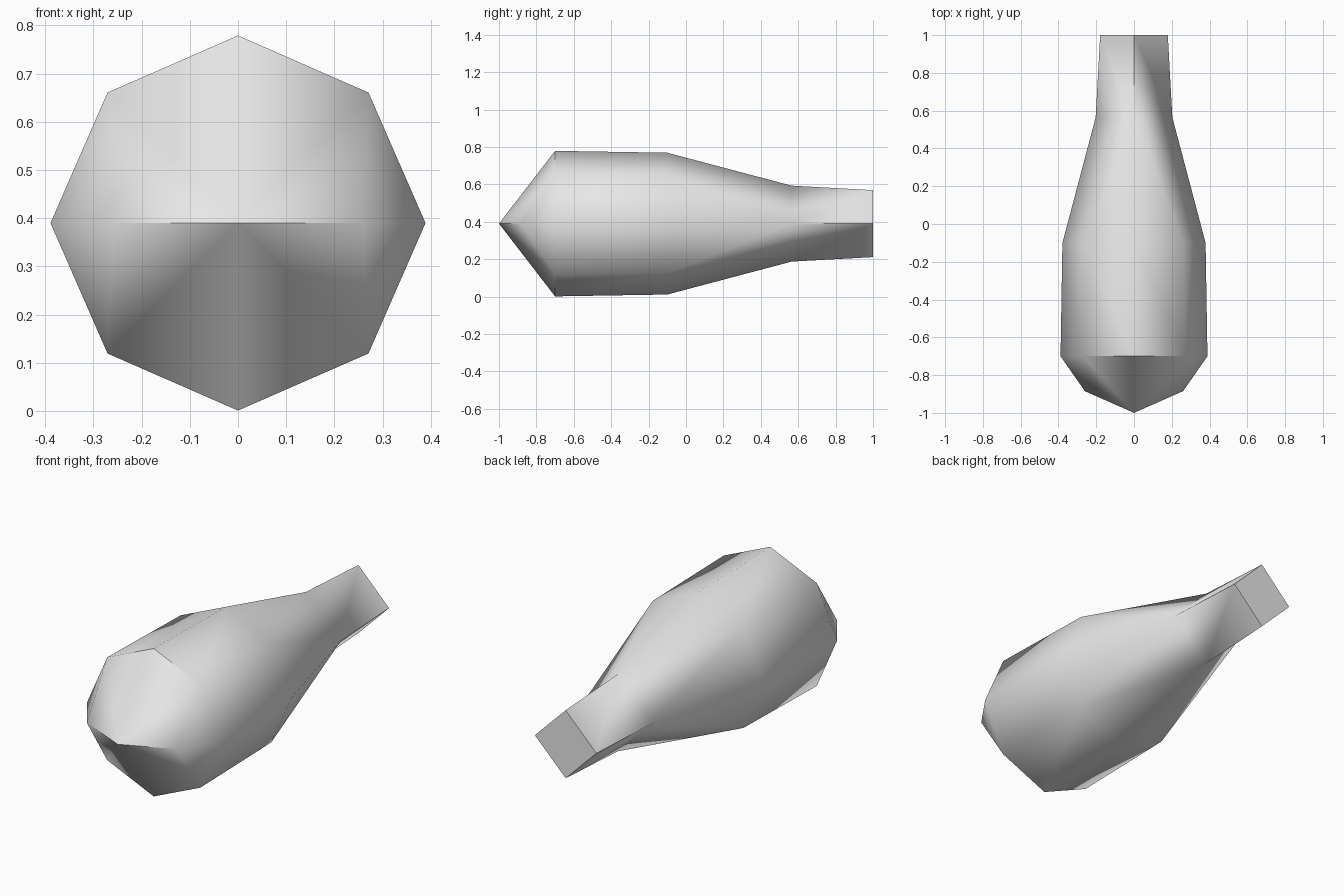
import bpy
import bmesh
import math

cube = bpy.data.objects.get("Cube")
if cube:
    bpy.data.objects.remove(cube, do_unlink=True)

AXIS_Z = 0.39

grey = bpy.data.materials.new("light_grey")
grey.use_nodes = True
grey.diffuse_color = (0.8, 0.8, 0.8, 1)
grey.node_tree.nodes["Principled BSDF"].inputs["Base Color"].default_value = (0.8, 0.8, 0.8, 1)

bm = bmesh.new()


def ring(y, radius, sides, diagonal=0.984):
    """Ring around the y axis; odd corners of an octagon sit slightly inward."""
    verts = []
    for i in range(sides):
        a = 2 * math.pi * i / sides
        r = radius * diagonal if sides == 8 and i % 2 else radius
        verts.append(bm.verts.new((r * math.cos(a), y, AXIS_Z + r * math.sin(a))))
    return verts


# Eight-sided body tapering to a four-sided neck
front = ring(-0.7, 0.389, 8)
middle = ring(-0.1, 0.379, 8)
neck = ring(0.565, 0.203, 4)
end = ring(1.0, 0.179, 4)

for i in range(8):
    j = (i + 1) % 8
    bm.faces.new((front[i], front[j], middle[j], middle[i]))

for i in range(4):
    j = (i + 1) % 4
    diag = middle[2 * i + 1]
    bm.faces.new((middle[2 * i], diag, neck[i]))
    bm.faces.new((diag, middle[2 * j], neck[j]))
    bm.faces.new((diag, neck[j], neck[i]))
    bm.faces.new((neck[i], neck[j], end[j], end[i]))
bm.faces.new(end)

# Rounded nose with a horizontal row of three points
tip = bm.verts.new((0, -1, AXIS_Z))
for side, (up, low) in ((0, (1, 7)), (4, (3, 5))):
    x = 0.26 if side == 0 else -0.26
    cheek = bm.verts.new((x, -0.885, AXIS_Z))
    for corner, pole in ((up, 2), (low, 6)):
        bm.faces.new((front[side], front[corner], cheek))
        bm.faces.new((front[corner], front[pole], tip, cheek))

bmesh.ops.recalc_face_normals(bm, faces=bm.faces[:])
mesh = bpy.data.meshes.new("tapered_body")
bm.to_mesh(mesh)
bm.free()
mesh.materials.append(grey)

body = bpy.data.objects.new("tapered_body", mesh)
bpy.context.collection.objects.link(body)
bpy.ops.object.select_all(action="DESELECT")
body.select_set(True)
bpy.context.view_layer.objects.active = body
bpy.ops.object.shade_smooth_by_angle(angle=math.radians(49))
